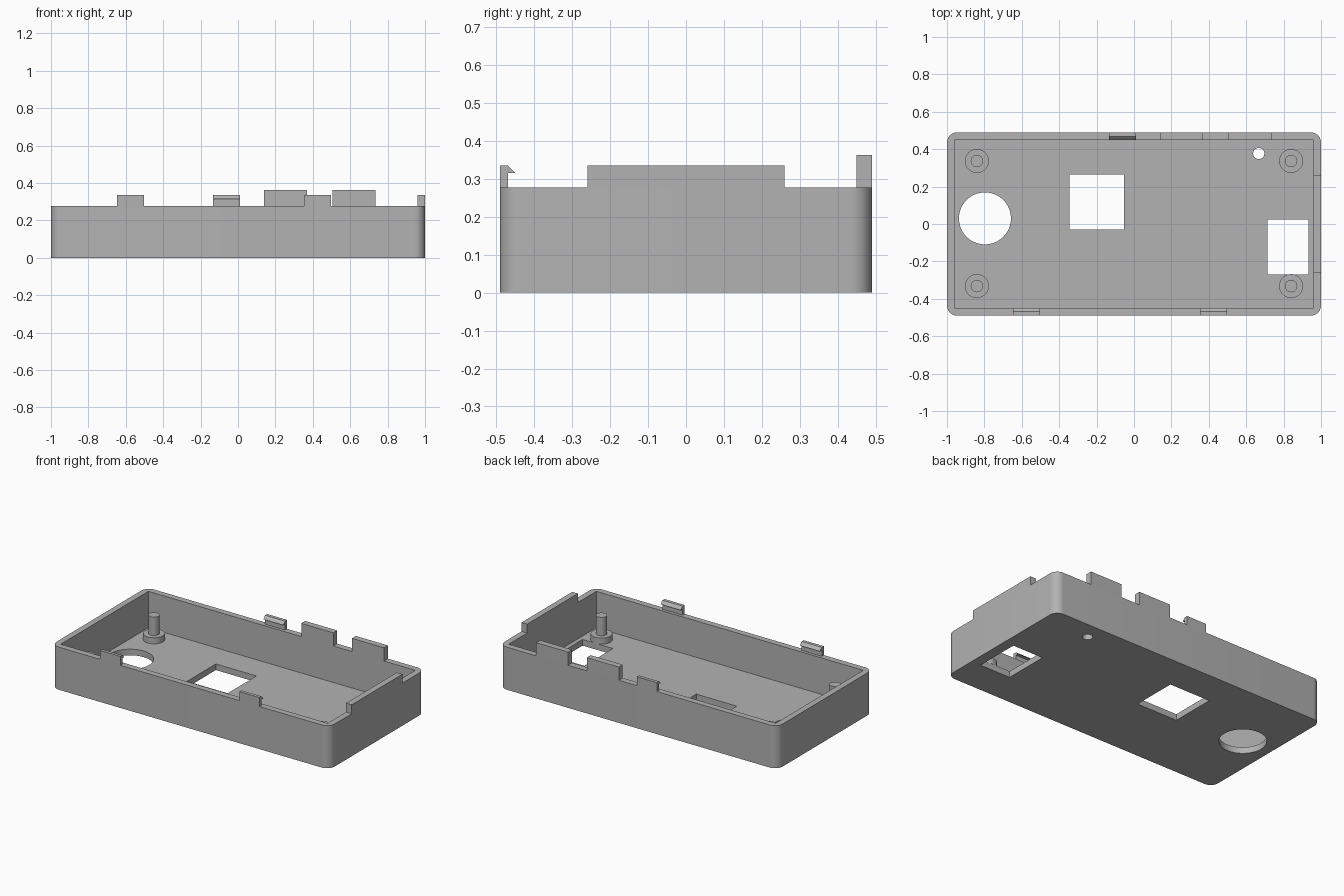
import bpy
import bmesh
from mathutils import Matrix, Vector

cube = bpy.data.objects.get("Cube")
if cube:
    bpy.data.objects.remove(cube)

grey = bpy.data.materials.new("matte grey")
grey.use_nodes = True
colour = (0.45, 0.45, 0.45, 1)
grey.diffuse_color = colour
grey.node_tree.nodes["Principled BSDF"].inputs["Base Color"].default_value = colour

HX, HY, WALL = 1.0, 0.49, 0.04
FLOOR, RIM = 0.04, 0.277


def finish(name, bm):
    bmesh.ops.recalc_face_normals(bm, faces=bm.faces[:])
    mesh = bpy.data.meshes.new(name)
    bm.to_mesh(mesh)
    bm.free()
    mesh.materials.append(grey)
    obj = bpy.data.objects.new(name, mesh)
    bpy.context.collection.objects.link(obj)
    return obj


def box(name, x0, x1, y0, y1, z0, z1, corner=0):
    bm = bmesh.new()
    bmesh.ops.create_cube(bm, size=1)
    size = Vector((x1 - x0, y1 - y0, z1 - z0))
    centre = Vector((x0 + x1, y0 + y1, z0 + z1)) / 2
    for v in bm.verts:
        v.co = v.co * size + centre
    if corner:
        upright = [e for e in bm.edges
                   if abs(e.verts[0].co.z - e.verts[1].co.z) > 0.01]
        bmesh.ops.bevel(bm, geom=upright, offset=corner, segments=10,
                        profile=0.5, affect='EDGES')
    return finish(name, bm)


def cylinder(name, x, y, z0, z1, radius, sides=48):
    bm = bmesh.new()
    bmesh.ops.create_cone(bm, cap_ends=True, segments=sides, radius1=radius,
                          radius2=radius, depth=z1 - z0,
                          matrix=Matrix.Translation((x, y, (z0 + z1) / 2)))
    return finish(name, bm)


def smooth(obj):
    bpy.ops.object.select_all(action='DESELECT')
    obj.select_set(True)
    bpy.context.view_layer.objects.active = obj
    bpy.ops.object.shade_smooth_by_angle()


def cut(obj, cutter):
    mod = obj.modifiers.new("cut", 'BOOLEAN')
    mod.operation, mod.solver, mod.object = 'DIFFERENCE', 'EXACT', cutter
    bpy.context.view_layer.objects.active = obj
    bpy.ops.object.modifier_apply(modifier=mod.name)
    bpy.data.objects.remove(cutter)


# Open tray with rounded outer corners and a square-cornered cavity
tray = box("case_tray", -HX, HX, -HY, HY, 0, RIM, corner=0.055)
cut(tray, box("cavity", WALL - HX, HX - WALL, WALL - HY, HY - WALL, FLOOR, 1))

# Openings through the floor
cut(tray, box("square_opening", -0.345, -0.053, -0.03, 0.265, -1, 0.15))
cut(tray, box("side_opening", 0.714, 0.933, -0.27, 0.025, -1, 0.15))
cut(tray, cylinder("round_opening", -0.797, 0.03, -1, 0.15, 0.139, 64))
cut(tray, cylinder("small_opening", 0.667, 0.377, -1, 0.15, 0.03, 32))
smooth(tray)

# Stepped mounting posts in the four corners
for depth, y in (("front", -0.332), ("back", 0.337)):
    for side, x in (("right", -0.84), ("left", 0.84)):
        smooth(cylinder(f"{depth}_{side}_post_base", x, y, FLOOR, 0.08, 0.064))
        smooth(cylinder(f"{depth}_{side}_post_pin", x, y, 0.08, 0.2, 0.033))

# Raised tabs on the back and left walls
for i, (x0, x1) in enumerate(((0.14, 0.37), (0.505, 0.735))):
    box(f"back_tab_{i + 1}", x0, x1, HY - WALL, HY, RIM, 0.363)
box("left_tab", HX - WALL, HX, -0.26, 0.26, RIM, 0.335)


# Snap hooks: a thin upright with a wedge lip facing inwards
def hook(name, x0, x1, side):
    profile = [(0.49, RIM), (0.49, 0.335), (0.469, 0.335),
               (0.45, 0.316), (0.469, 0.316), (0.469, RIM)]
    bm = bmesh.new()
    face = bm.faces.new([bm.verts.new((x0, side * y, z)) for y, z in profile])
    grown = bmesh.ops.extrude_face_region(bm, geom=[face])["geom"]
    bmesh.ops.translate(bm, vec=(x1 - x0, 0, 0),
                        verts=[g for g in grown if isinstance(g, bmesh.types.BMVert)])
    return finish(name, bm)


hook("front_right_hook", -0.648, -0.503, -1)
hook("front_left_hook", 0.353, 0.498, -1)
hook("back_hook", -0.133, 0.01, 1)
